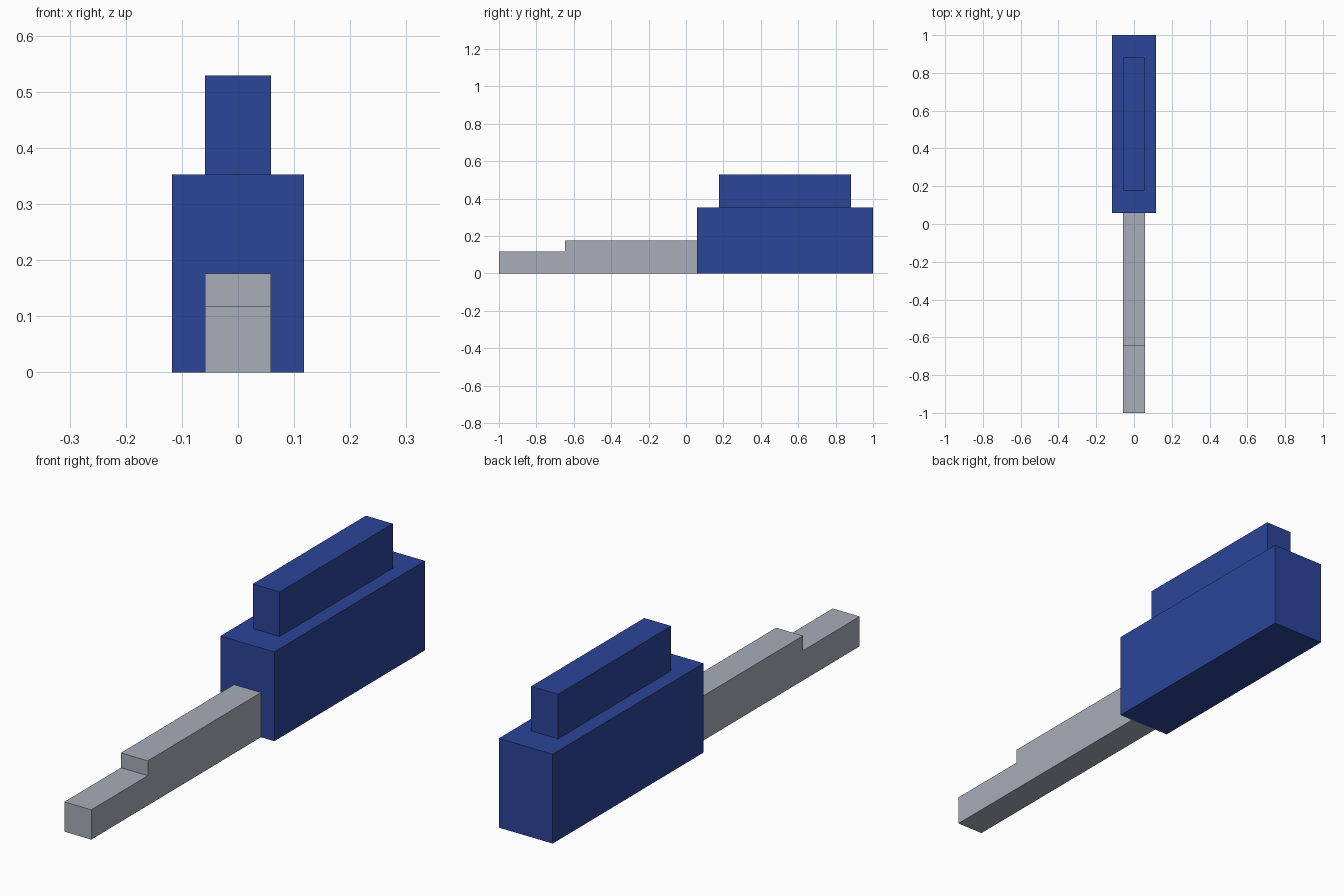
import bpy
import bmesh

cube = bpy.data.objects.get("Cube")
if cube:
    bpy.data.objects.remove(cube, do_unlink=True)

U = 2 / 34  # the model sits on a regular unit grid


def material(name, colour):
    mat = bpy.data.materials.new(name)
    mat.use_nodes = True
    mat.diffuse_color = colour
    bsdf = next(n for n in mat.node_tree.nodes if n.type == 'BSDF_PRINCIPLED')
    bsdf.inputs["Base Color"].default_value = colour
    return mat


def extruded_profile(name, profile, half_width, mat):
    """Extrude a side profile of (y, z) grid points across x."""
    bm = bmesh.new()
    face = bm.faces.new([bm.verts.new((-half_width * U, y * U, z * U)) for y, z in profile])
    result = bmesh.ops.extrude_face_region(bm, geom=[face])
    moved = [v for v in result["geom"] if isinstance(v, bmesh.types.BMVert)]
    bmesh.ops.translate(bm, verts=moved, vec=(2 * half_width * U, 0, 0))
    bmesh.ops.recalc_face_normals(bm, faces=bm.faces)
    mesh = bpy.data.meshes.new(name)
    bm.to_mesh(mesh)
    bm.free()
    mesh.materials.append(mat)
    obj = bpy.data.objects.new(name, mesh)
    bpy.context.collection.objects.link(obj)
    return obj


def block(name, y0, y1, z0, z1, half_width, mat):
    return extruded_profile(name, [(y0, z0), (y1, z0), (y1, z1), (y0, z1)], half_width, mat)


blue = material("blue", (0.025, 0.058, 0.318, 1))
grey = material("light grey", (0.386, 0.423, 0.479, 1))

# Main body and the raised block on top
block("body", 1, 17, 0, 6, 2, blue)
block("top_block", 3, 15, 6, 9, 1, blue)

# Stepped bar reaching forward from the body
bar = [(-17, 0), (1, 0), (1, 3), (-11, 3), (-11, 2), (-17, 2)]
extruded_profile("stepped_bar", bar, 1, grey)
